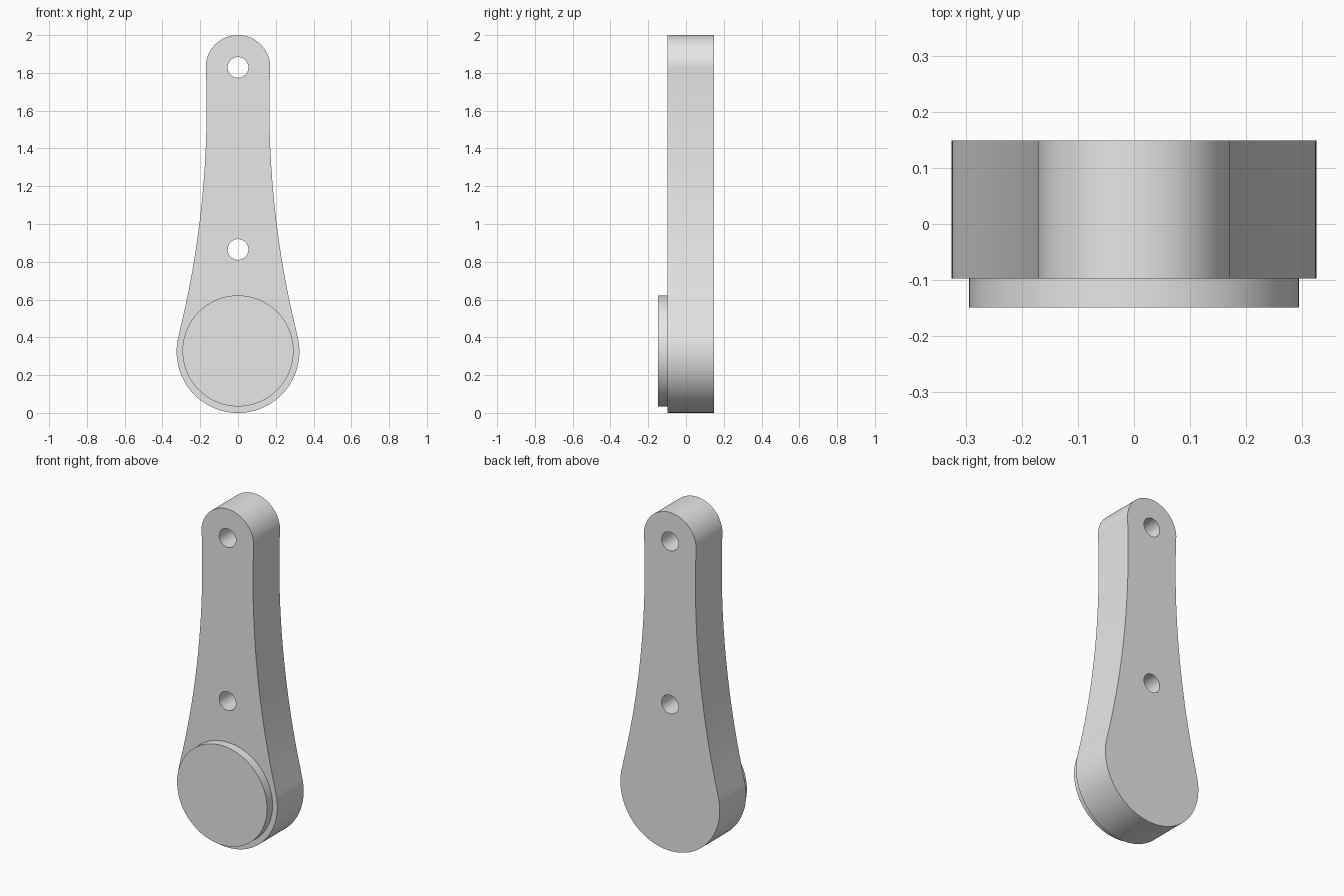
import bpy
import bmesh
from math import pi, cos, sin, atan2, hypot, radians

cube = bpy.data.objects.get("Cube")
if cube:
    bpy.data.objects.remove(cube, do_unlink=True)

grey = bpy.data.materials.new("plain_grey")
grey.use_nodes = True
grey.diffuse_color = (0.8, 0.8, 0.8, 1)
grey.node_tree.nodes["Principled BSDF"].inputs["Base Color"].default_value = grey.diffuse_color


def arc(cx, cz, r, start, end, steps):
    """Points along an arc in the XZ plane, both ends included."""
    angles = [start + (end - start) * i / steps for i in range(steps + 1)]
    return [(cx + r * cos(a), cz + r * sin(a)) for a in angles]


def circle(cz, r, steps):
    return arc(0, cz, r, 0, 2 * pi, steps)[:-1]


def plate(name, loops, front, back):
    """Extrude an outline, with any further loops as holes, from front to back."""
    bm = bmesh.new()
    edges = []
    for loop in loops:
        verts = [bm.verts.new((x, front, z)) for x, z in loop]
        edges += [bm.edges.new((v, verts[i - 1])) for i, v in enumerate(verts)]
    bmesh.ops.triangle_fill(bm, edges=edges, use_beauty=True)
    grown = bmesh.ops.extrude_face_region(bm, geom=bm.faces[:], use_keep_orig=True)
    moved = [g for g in grown["geom"] if isinstance(g, bmesh.types.BMVert)]
    bmesh.ops.translate(bm, verts=moved, vec=(0, back - front, 0))
    bmesh.ops.recalc_face_normals(bm, faces=bm.faces[:])
    mesh = bpy.data.meshes.new(name)
    bm.to_mesh(mesh)
    bm.free()
    mesh.materials.append(grey)
    obj = bpy.data.objects.new(name, mesh)
    bpy.context.collection.objects.link(obj)
    bpy.ops.object.select_all(action="DESELECT")
    obj.select_set(True)
    bpy.context.view_layer.objects.active = obj
    bpy.ops.object.shade_smooth_by_angle(angle=radians(30))


# Lever outline: round foot, long concave flank, round tip
FOOT_R, TIP_R = 0.325, 0.171
TIP_Z = 2 - TIP_R
WAIST_X, WAIST_Z, FLANK_R = 0.166, 1.62, 5.0
flank_x = WAIST_X + FLANK_R
tangent = atan2(WAIST_Z - FOOT_R, flank_x)
flank_top = pi - math_rise if (math_rise := atan2(TIP_Z - WAIST_Z, FLANK_R)) else pi

right = arc(0, FOOT_R, FOOT_R, -pi / 2, tangent, 40)
right += arc(flank_x, WAIST_Z, FLANK_R, pi + tangent, flank_top, 32)[1:]
right += arc(0, TIP_Z, TIP_R, 0, pi / 2, 32)[1:]
outline = right + [(-x, z) for x, z in right[-2:0:-1]]

HOLE_R = 0.055
holes = [circle(z, HOLE_R, 40) for z in (0.865, TIP_Z)]
plate("lever_body", [outline] + holes, -0.097, 0.149)

# Raised round pad on the front of the foot
plate("round_pad", [circle(0.328, 0.294, 96)], -0.149, -0.09)
